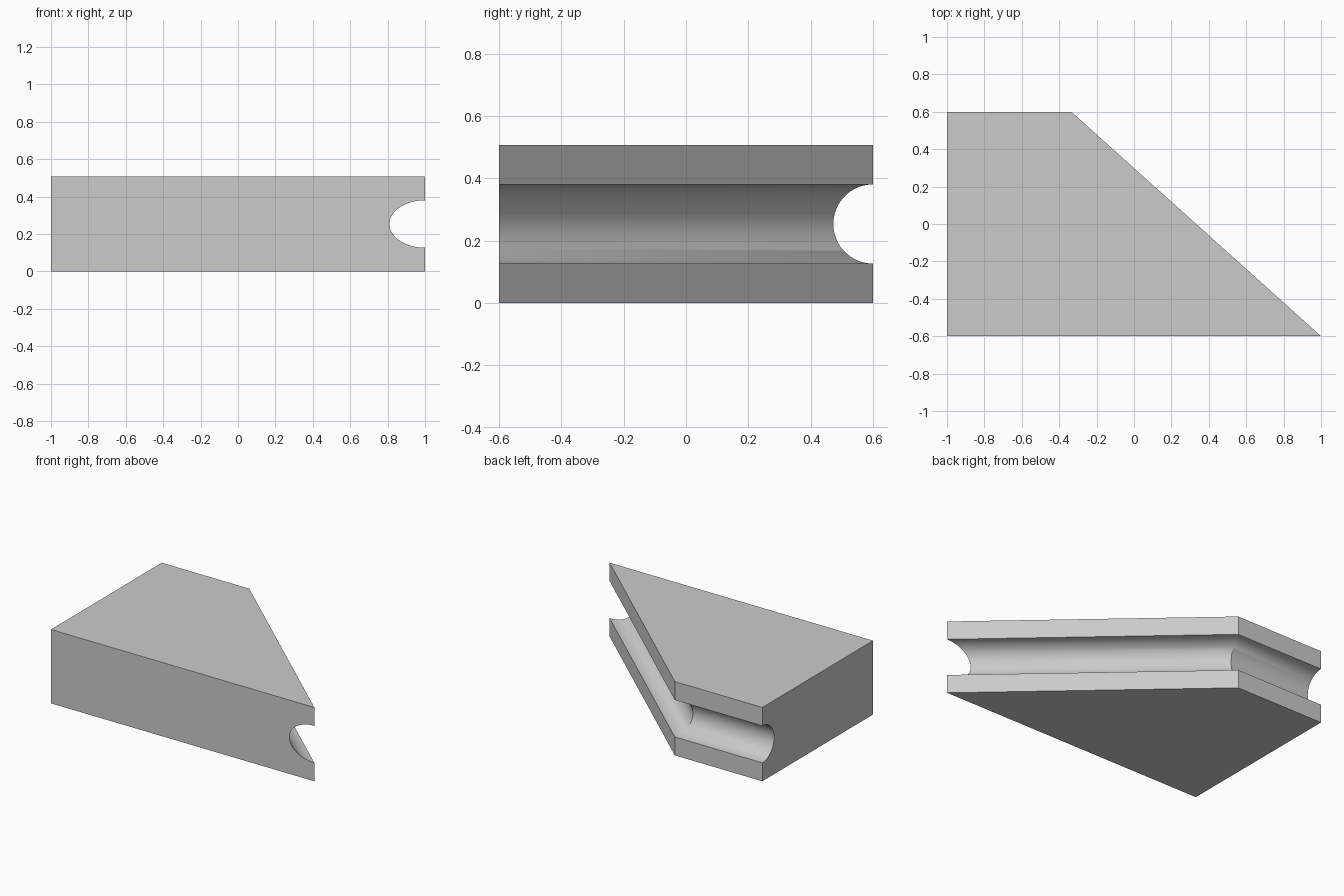
import bpy, bmesh, math
from mathutils import Vector

old = bpy.data.objects.get("Cube")
if old:
    bpy.data.objects.remove(old, do_unlink=True)

HEIGHT, RADIUS, SEGMENTS = 0.507, 0.127, 32

# Plan outline of the block
front_left, back_left = Vector((-1, -0.6)), Vector((-1, 0.6))
back_corner, front_tip = Vector((-0.335, 0.6)), Vector((1, -0.6))

# Inward directions that carry the groove depth along both walls
back_normal = Vector((0, 1))
run = (front_tip - back_corner).normalized()
slant_normal = Vector((-run.y, run.x))
mitre = -(back_normal + slant_normal) / (1 + back_normal.dot(slant_normal))
stations = [(back_left, Vector((0, -1))),
            (back_corner, mitre),
            (front_tip, Vector((-1 / slant_normal.x, 0)))]

# Edge profile as (depth, height): flat band, half-round groove, flat band
profile = [(0, 0)]
for i in range(SEGMENTS + 1):
    a = math.pi * i / SEGMENTS
    profile.append((RADIUS * math.sin(a), HEIGHT / 2 - RADIUS * math.cos(a)))
profile.append((0, HEIGHT))

bm = bmesh.new()
rings = [[bm.verts.new((*(p + inward * d), z)) for d, z in profile]
         for p, inward in stations]
low, high = (bm.verts.new((*front_left, z)) for z in (0, HEIGHT))

# Grooved back and slanted walls
for a, b in zip(rings, rings[1:]):
    for i in range(len(profile) - 1):
        bm.faces.new((a[i], b[i], b[i + 1], a[i + 1]))

# Flat left side, front, bottom and top
bm.faces.new([low, *rings[0], high])
bm.faces.new([low, *rings[-1], high])
bm.faces.new([low] + [r[0] for r in rings])
bm.faces.new([high] + [r[-1] for r in rings])
bmesh.ops.recalc_face_normals(bm, faces=bm.faces)

mesh = bpy.data.meshes.new("grooved_block")
bm.to_mesh(mesh)
bm.free()
block = bpy.data.objects.new("grooved_block", mesh)
bpy.context.collection.objects.link(block)

# Plain grey
grey = bpy.data.materials.new("light_grey")
grey.use_nodes = True
colour = (0.6, 0.6, 0.6, 1)
grey.diffuse_color = colour
grey.node_tree.nodes["Principled BSDF"].inputs["Base Color"].default_value = colour
mesh.materials.append(grey)

bpy.context.view_layer.objects.active = block
block.select_set(True)
bpy.ops.object.shade_smooth_by_angle(angle=math.radians(30))
